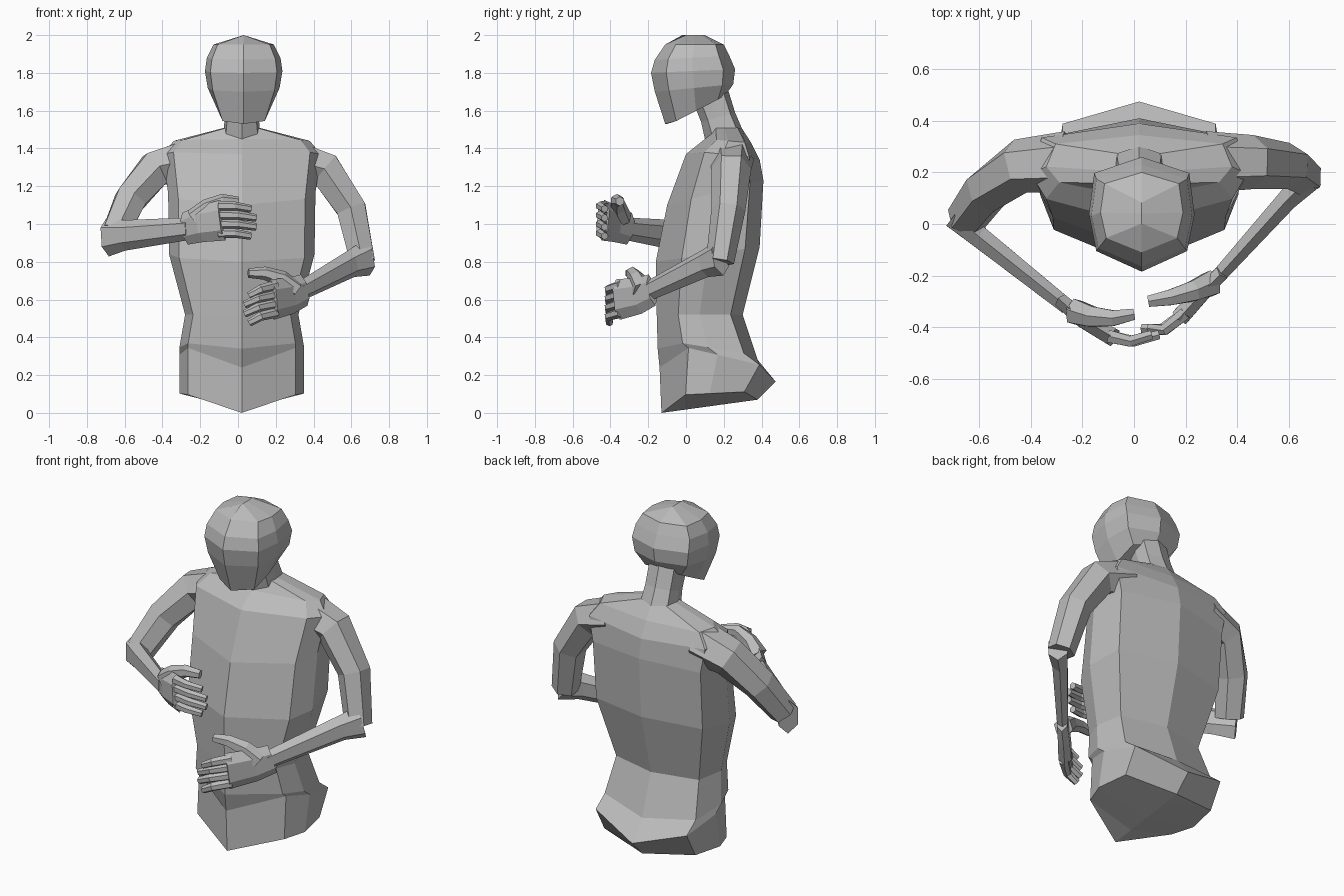
import bpy
import bmesh
from math import cos, sin, pi
from mathutils import Vector

old_cube = bpy.data.objects.get("Cube")
if old_cube:
    bpy.data.objects.remove(old_cube, do_unlink=True)

clay = bpy.data.materials.new("clay_grey")
clay.use_nodes = True
tone = (0.5, 0.5, 0.5, 1)
clay.diffuse_color = tone
clay.node_tree.nodes["Principled BSDF"].inputs["Base Color"].default_value = tone


def finish(name, bm):
    """Weld the seams, orient the faces and add the flat-shaded part."""
    bmesh.ops.remove_doubles(bm, verts=bm.verts, dist=0.001)
    bmesh.ops.dissolve_degenerate(bm, edges=bm.edges, dist=0.001)
    bmesh.ops.recalc_face_normals(bm, faces=bm.faces)
    mesh = bpy.data.meshes.new(name)
    bm.to_mesh(mesh)
    bm.free()
    mesh.materials.append(clay)
    part = bpy.data.objects.new(name, mesh)
    bpy.context.collection.objects.link(part)


def bridge(bm, lower, upper):
    """Join two rows of vertices with quads."""
    for a, b, c, d in zip(lower, lower[1:], upper[1:], upper):
        bm.faces.new((a, b, c, d))


def section(bm, side, centre, corner, front, back, width, lift):
    """Half a ring: front crease, front corner, flank, back corner, back crease.
    The points run evenly from front to back; lift raises the flank, most at the front."""
    ring = []
    for t, spread in ((0, 0), (corner, 0.86), (0.5, 1), (0.86, 0.9), (1, 0)):
        y, z = Vector(front).lerp(Vector(back), t)
        rise = lift * (1 - t / 2) if spread else 0
        ring.append(bm.verts.new((centre + side * width * spread, y, z + rise)))
    return ring


def creased_body(name, centre, corner, rows):
    """Rows hold front (y, z), back (y, z), half width and lift."""
    bm = bmesh.new()
    for side in (-1, 1):
        rings = [section(bm, side, centre, corner, *row) for row in rows]
        for lower, upper in zip(rings, rings[1:]):
            bridge(bm, lower, upper)
    finish(name, bm)


def limb(name, path, start, end, flat=1, ref=(0, 0, 1), sides=6):
    """Tapered tube along a path; flat stretches its section toward ref."""
    bm = bmesh.new()
    points = [Vector(p) for p in path]
    last = len(points) - 1
    rings = []
    for i, point in enumerate(points):
        along = (points[min(i + 1, last)] - points[max(i - 1, 0)]).normalized()
        across = along.cross(Vector(ref)).normalized()
        up = across.cross(along)
        radius = start + (end - start) * i / last
        angles = [2 * pi * (k + 0.5) / sides for k in range(sides)]
        rings.append([bm.verts.new(point + radius * (across * cos(a) + up * flat * sin(a)))
                      for a in angles])
    for lower, upper in zip(rings, rings[1:]):
        bridge(bm, lower + lower[:1], upper + upper[:1])
    bm.faces.new(rings[0])
    bm.faces.new(rings[-1])
    finish(name, bm)


def fingers(prefix, knuckle, bend, tip, reach):
    """Four fingers stacked downward, the middle two reaching furthest."""
    names = ("index", "middle", "ring", "little")
    for i, label in enumerate(names):
        drop = Vector((0, 0, -0.048 * i))
        extra = Vector((reach * sin(pi * (i + 1) / 5), 0, 0))
        path = [Vector(knuckle) + drop, Vector(bend) + drop + extra / 2,
                Vector(tip) + drop + extra]
        limb(f"{prefix}_{label}_finger", path, 0.028, 0.02)


# Torso, from the ridge underneath up to the neck base
creased_body("torso", centre=0.02, corner=0.25, rows=[
    ((-.13, 0), (.38, .07), 0, 0),
    ((-.13, 0), (.38, .07), .33, .09),
    ((-.14, .24), (.475, .165), .33, .14),
    ((-.15, .34), (.38, .28), .33, .05),
    ((-.155, .52), (.3, .52), .3, 0),
    ((-.16, .8), (.39, .88), .385, 0),
    ((-.1, 1.1), (.41, 1.23), .39, 0),
    ((0, 1.37), (.39, 1.34), .42, .02),
    ((.1, 1.45), (.345, 1.43), .36, 0),
    ((.11, 1.49), (.3, 1.5), .09, .02),
])

# Neck leaning forward
creased_body("neck", centre=0.02, corner=0.2, rows=[
    ((.1, 1.45), (.32, 1.45), .1, 0),
    ((.08, 1.54), (.26, 1.59), .09, 0),
    ((.04, 1.64), (.22, 1.72), .09, 0),
])

# Faceted head, from the jaw up to the crown
creased_body("head", centre=0.03, corner=0.18, rows=[
    ((-.1, 1.53), (.21, 1.69), 0, -.01),
    ((-.11, 1.53), (.215, 1.69), .13, -.015),
    ((-.165, 1.7), (.25, 1.74), .19, 0),
    ((-.185, 1.8), (.26, 1.82), .205, 0),
    ((-.165, 1.87), (.23, 1.89), .195, 0),
    ((-.11, 1.95), (.2, 1.95), .16, 0),
    ((-.02, 2), (.1, 2), 0, 0),
])

# Upper arms grow out of the shoulders, with the right elbow swung forward
limb("left_upper_arm",
     [(.28, .24, 1.34), (.46, .24, 1.29), (.6, .225, 1.08), (.66, .18, .8)],
     start=0.12, end=0.075, ref=(0, 1, 0))
limb("right_upper_arm",
     [(-.26, .24, 1.34), (-.44, .225, 1.29), (-.57, .13, 1.13), (-.65, .02, .95)],
     start=0.12, end=0.08, ref=(0, 1, 0))

# Forearms reach in toward the middle
limb("left_forearm", [(.68, .18, .82), (.6, .1, .79), (.33, -.2, .645)],
     start=0.06, end=0.033, flat=1.6)
limb("right_forearm", [(-.69, .03, .93), (-.6, -.05, .94), (-.26, -.32, .975)],
     start=0.06, end=0.035, flat=1.7)

# Palms
limb("left_palm", [(.35, -.18, .65), (.28, -.25, .62), (.18, -.36, .6)],
     start=0.032, end=0.04, flat=2.7)
limb("right_palm", [(-.28, -.3, .975), (-.2, -.37, 1), (-.08, -.44, 1.02)],
     start=0.032, end=0.04, flat=2.7)

# Curled fingers
fingers("left", knuckle=(.2, -.345, .675), bend=(.14, -.41, .655),
        tip=(.1, -.405, .62), reach=-0.07)
fingers("right", knuckle=(-.1, -.435, 1.095), bend=(-.04, -.455, 1.095),
        tip=(.02, -.43, 1.08), reach=0.08)

# Thumbs arching above the fingers
limb("left_thumb", [(.3, -.23, .65), (.23, -.26, .71), (.14, -.285, .74), (.055, -.3, .74)],
     start=0.055, end=0.025)
limb("right_thumb", [(-.23, -.34, 1.03), (-.16, -.36, 1.09), (-.08, -.365, 1.125), (0, -.35, 1.12)],
     start=0.055, end=0.025)
